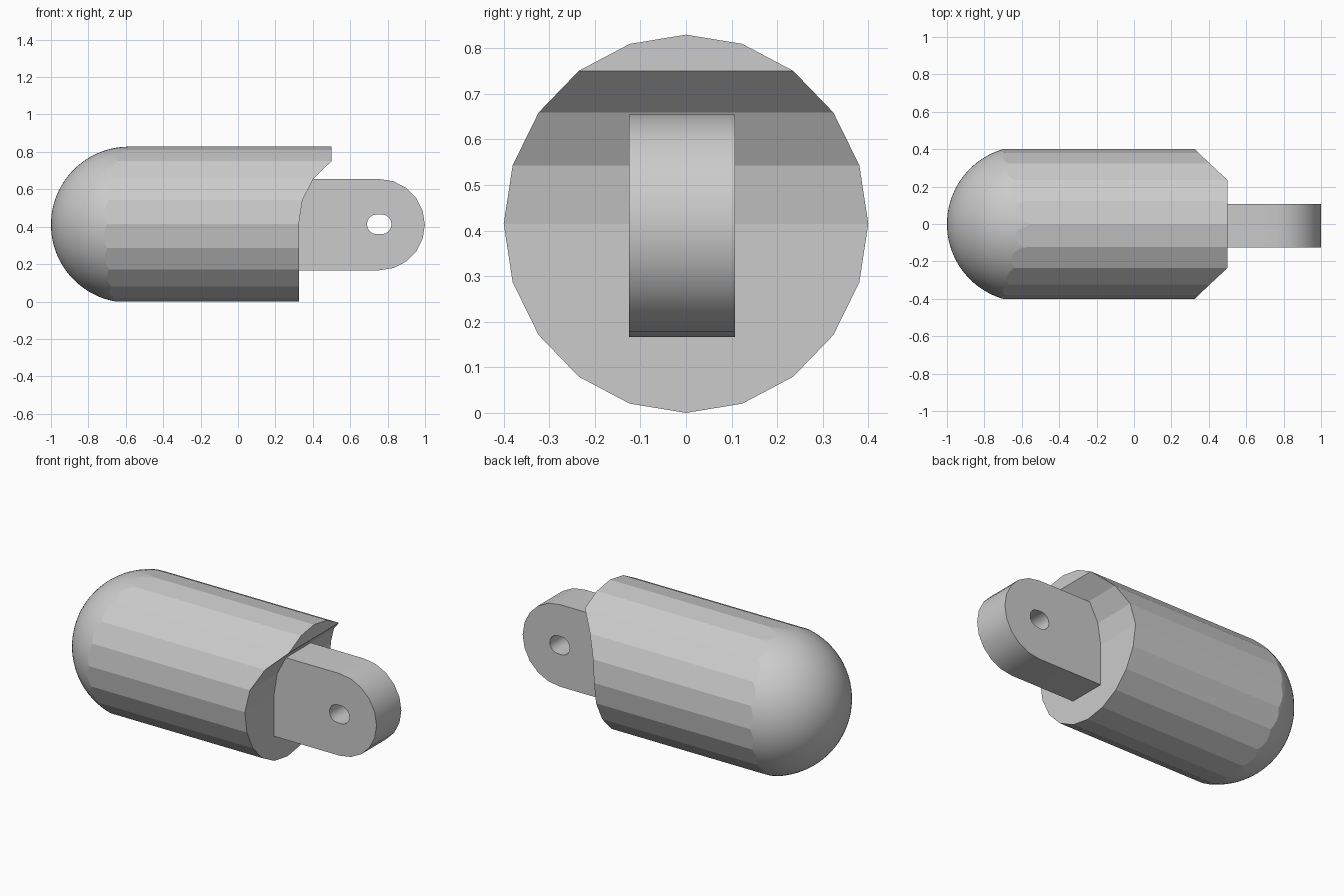
import bpy, bmesh
from math import sin, cos, pi, radians
from mathutils import Matrix

if "Cube" in bpy.data.objects:
    bpy.data.objects.remove(bpy.data.objects["Cube"])

grey = bpy.data.materials.new("plain_grey")
grey.use_nodes = True
colour = (0.6, 0.6, 0.6, 1)
grey.diffuse_color = colour
grey.node_tree.nodes["Principled BSDF"].inputs["Base Color"].default_value = colour


def make_object(name, bm):
    bmesh.ops.recalc_face_normals(bm, faces=bm.faces)
    mesh = bpy.data.meshes.new(name)
    bm.to_mesh(mesh)
    bm.free()
    mesh.materials.append(grey)
    ob = bpy.data.objects.new(name, mesh)
    bpy.context.collection.objects.link(ob)
    return ob


def plate(name, outline, y0, y1):
    """Extrude an x-z outline along y."""
    bm = bmesh.new()
    face = bm.faces.new([bm.verts.new((x, y0, z)) for x, z in outline])
    new = bmesh.ops.extrude_face_region(bm, geom=[face])["geom"]
    bmesh.ops.translate(bm, vec=(0, y1 - y0, 0),
                        verts=[v for v in new if isinstance(v, bmesh.types.BMVert)])
    return make_object(name, bm)


def boolean(ob, cutter, operation):
    """Apply the boolean and discard the cutter."""
    mod = ob.modifiers.new("cut", "BOOLEAN")
    mod.operation, mod.solver, mod.object = operation, "EXACT", cutter
    graph = bpy.context.evaluated_depsgraph_get()
    mesh = bpy.data.meshes.new_from_object(ob.evaluated_get(graph))
    ob.modifiers.clear()
    ob.data = mesh
    bpy.data.objects.remove(cutter)


# Body: 20-sided prism whose open end is scooped out above the middle
SIDES = 20
scoop = [0.5, 0.5, 0.5, 0.405, 0.345, 0.325]
bm = bmesh.new()
back, front = [], []
for k in range(SIDES):
    a = 2 * pi * k / SIDES
    y, z = 0.4 * sin(a), 0.415 + 0.415 * cos(a)
    back.append(bm.verts.new((-1.1, y, z)))
    front.append(bm.verts.new((scoop[min(k, SIDES - k, 5)], y, z)))
for k in range(SIDES):
    j = (k + 1) % SIDES
    bm.faces.new((back[k], back[j], front[j], front[k]))
bm.faces.new(back)
bm.faces.new([front[k] for k in range(-2, 3)])
for k in range(2, 5):
    bm.faces.new((front[k], front[k + 1], front[-k - 1], front[-k]))
bm.faces.new(front[5:16])
body = make_object("body", bm)

# Round the closed end with a sphere that flares out past its equator
R, CX, CZ = 0.417, -0.583, 0.411
bm = bmesh.new()
bmesh.ops.create_uvsphere(bm, u_segments=64, v_segments=48, radius=R,
                          matrix=Matrix.Rotation(pi / 2, 4, "Y"))
bmesh.ops.delete(bm, geom=[v for v in bm.verts if v.co.x > 0.001], context="VERTS")
rim = [e for e in bm.edges if e.is_boundary]
new = bmesh.ops.extrude_edge_only(bm, edges=rim)["geom"]
for v in new:
    if isinstance(v, bmesh.types.BMVert):
        v.co = (2, v.co.y * 1.3, v.co.z * 1.3)
bmesh.ops.holes_fill(bm, edges=[e for e in bm.edges if e.is_boundary])
bmesh.ops.translate(bm, vec=(CX, 0, CZ), verts=bm.verts)
boolean(body, make_object("dome_cutter", bm), "INTERSECT")
for p in body.data.polygons:
    p.use_smooth = p.normal.x < -0.01

# Tab with a rounded end
TX, TZ, TR = 0.755, 0.411, 0.244
outline = [(0.32, TZ - TR)]
outline += [(TX + TR * sin(t), TZ - TR * cos(t))
            for t in (pi * i / 10 for i in range(11))]
outline.append((0.32, TZ + TR))
tab = plate("tab", outline, -0.125, 0.108)

# Slotted hole through the tab
slot = []
for side in (1, -1):
    for i in range(9):
        t = pi * i / 8
        slot.append((TX + side * (0.013 + 0.053 * sin(t)), 0.413 - side * 0.053 * cos(t)))
boolean(tab, plate("slot_cutter", slot, -0.3, 0.3), "DIFFERENCE")

bpy.ops.object.select_all(action="DESELECT")
tab.select_set(True)
bpy.context.view_layer.objects.active = tab
bpy.ops.object.shade_smooth_by_angle(angle=radians(30))
